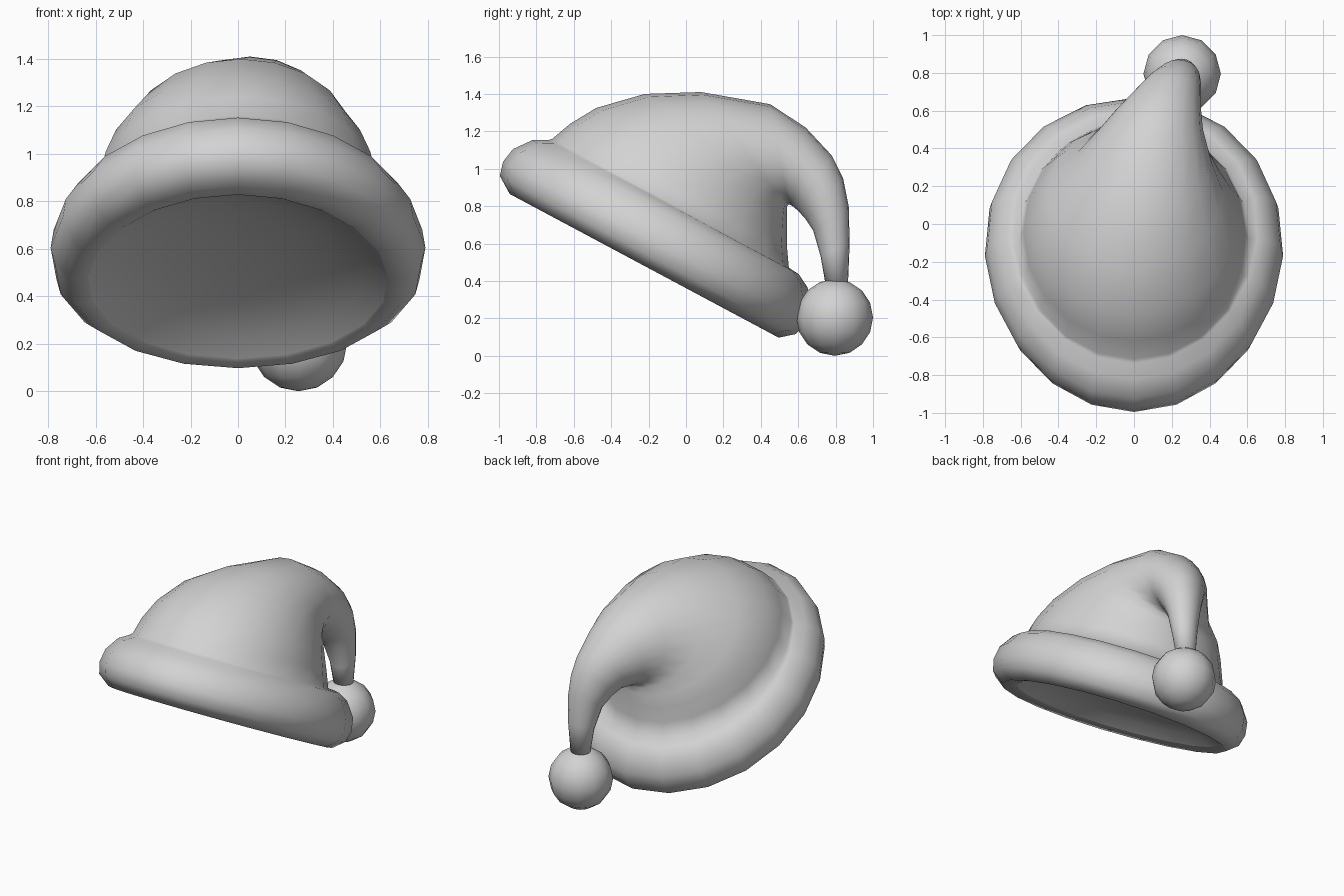
import bpy, bmesh, math
from mathutils import Vector

cube = bpy.data.objects.get("Cube")
if cube:
    bpy.data.objects.remove(cube, do_unlink=True)

# One plain grey for the whole hat
GREY = (0.65, 0.65, 0.65, 1.0)
mat = bpy.data.materials.new("plain grey")
mat.use_nodes = True
mat.diffuse_color = GREY
bsdf = mat.node_tree.nodes["Principled BSDF"]
bsdf.inputs["Base Color"].default_value = GREY
bsdf.inputs["Roughness"].default_value = 0.8

SIDES = 20


def finish(name, bm):
    bmesh.ops.recalc_face_normals(bm, faces=bm.faces)
    for f in bm.faces:
        f.smooth = True
    me = bpy.data.meshes.new(name)
    bm.to_mesh(me)
    bm.free()
    me.materials.append(mat)
    bpy.context.collection.objects.link(bpy.data.objects.new(name, me))


def loft(name, rings):
    """Bridge a list of point rings with quads and close the last one."""
    bm = bmesh.new()
    vs = [[bm.verts.new(p) for p in ring] for ring in rings]
    for a, b in zip(vs, vs[1:]):
        for j in range(SIDES):
            k = (j + 1) % SIDES
            bm.faces.new((a[j], a[k], b[k], b[j]))
    bm.faces.new(vs[-1])
    finish(name, bm)


def ring(center, v, hw, fuller_back=0.0):
    """Ellipse spanned by the vector v (to the front) and the x axis."""
    pts = []
    for i in range(SIDES):
        c, s = math.cos(2 * math.pi * i / SIDES), math.sin(2 * math.pi * i / SIDES)
        pts.append(center + v * c + Vector((hw * s * (1 - fuller_back * c), 0, 0)))
    return pts


# Brim frame: rings lie in a plane that drops towards the back
tilt = Vector((0, 0.88, -0.47)).normalized()
axis = Vector((0, 0.47, 0.88)).normalized()
mid = Vector((0, -0.15, 0.64))


def brim_ring(r, h, shift=0.0):
    return ring(mid + axis * h + tilt * shift, -tilt * r, r * 0.86, 0.06)


# Rolled brim, as (radius, height along its axis, shift to the back),
# from the lip up to the body
LIP = (0.735, -0.155, 0.045)
brim = [LIP, (0.815, -0.175, 0.01), (0.897, -0.115), (0.918, -0.04), (0.903, 0.045),
        (0.835, 0.135), (0.76, 0.175)]
rings = [brim_ring(*b) for b in brim]

# Body and folded tail: front y, front z, back y, back z, x centre, half width
sections = [
    (-0.715, 1.16, 0.55, 0.47, 0.0, 0.61),
    (-0.62, 1.24, 0.54, 0.58, 0.0, 0.585),
    (-0.48, 1.325, 0.54, 0.68, 0.0, 0.54),
    (-0.22, 1.40, 0.54, 0.76, 0.01, 0.465),
    (0.08, 1.41, 0.54, 0.80, 0.05, 0.365),
    (0.45, 1.345, 0.55, 0.81, 0.09, 0.275),
    (0.64, 1.22, 0.57, 0.80, 0.13, 0.225),
    (0.78, 1.07, 0.60, 0.775, 0.18, 0.175),
    (0.84, 0.95, 0.64, 0.73, 0.21, 0.145),
    (0.87, 0.80, 0.68, 0.67, 0.235, 0.115),
    (0.875, 0.60, 0.72, 0.53, 0.25, 0.085),
    (0.865, 0.36, 0.75, 0.36, 0.25, 0.06),
]
for fy, fz, by, bz, xc, hw in sections:
    front, back = Vector((xc, fy, fz)), Vector((xc, by, bz))
    rings.append(ring((front + back) / 2, (front - back) / 2, hw))
loft("hat_shell", rings)

# Shallow domed lining that closes the opening
lining = [LIP, (0.63, -0.1, 0.04), (0.46, -0.05, 0.02), (0.25, -0.02), (0.06, -0.01)]
loft("lining", [brim_ring(*b) for b in lining])

# Pompom at the tip of the tail
bm = bmesh.new()
bmesh.ops.create_uvsphere(bm, u_segments=12, v_segments=8, radius=0.205)
bmesh.ops.translate(bm, verts=bm.verts, vec=(0.255, 0.795, 0.205))
finish("pompom", bm)
